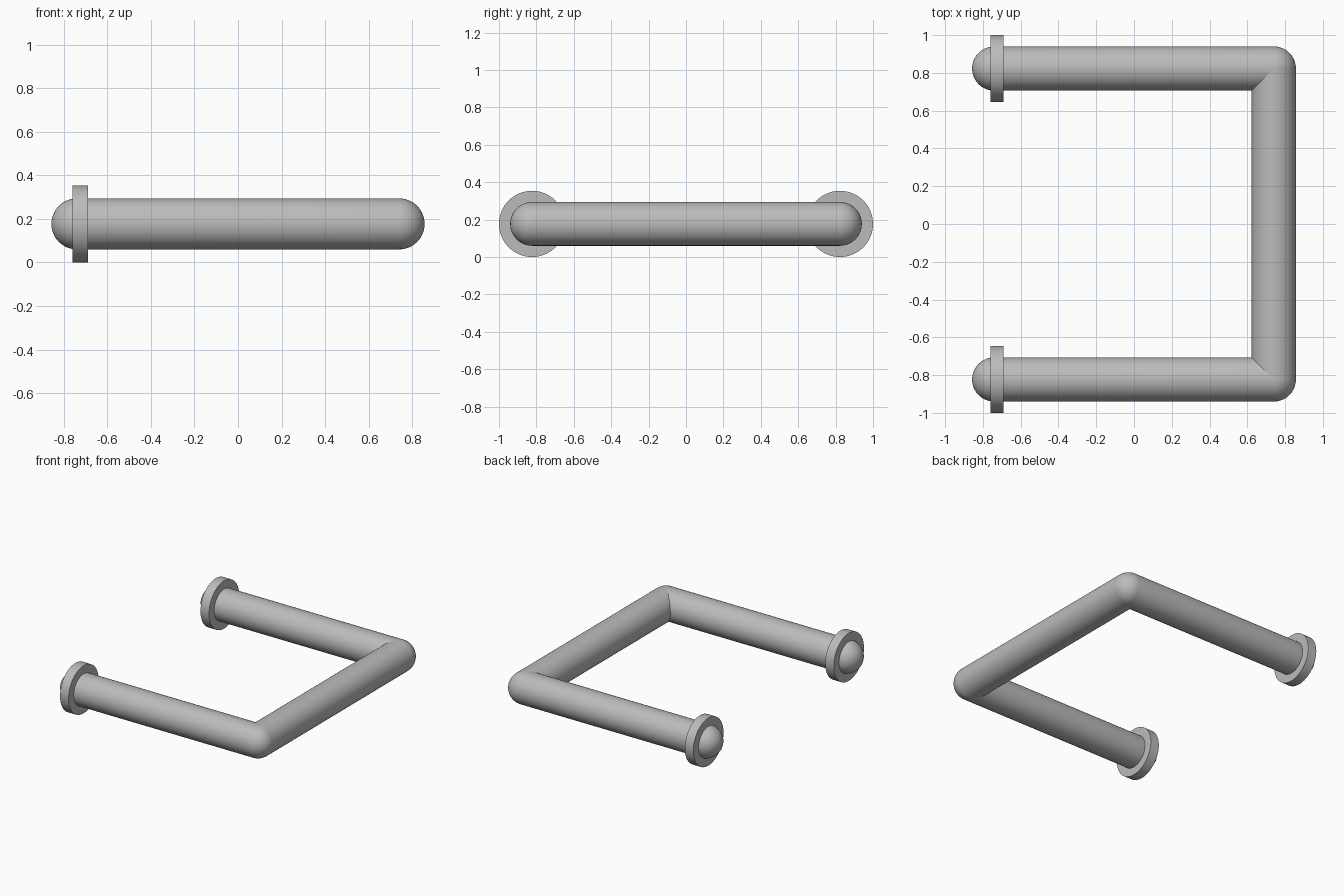
import bpy
import bmesh
from math import sin, cos, pi, radians
from mathutils import Matrix

TUBE, COLLAR = 0.117, 0.177     # radii
HALF_X, HALF_Y = 0.74, 0.823    # tube centre lines
SIDES = 64

if "Cube" in bpy.data.objects:
    bpy.data.objects.remove(bpy.data.objects["Cube"], do_unlink=True)

grey = bpy.data.materials.new("plain grey")
grey.use_nodes = True
grey.diffuse_color = (0.5, 0.5, 0.5, 1)
grey.node_tree.nodes["Principled BSDF"].inputs["Base Color"].default_value = grey.diffuse_color


def lathe(name, profile, location, turn=0):
    """Spin an (x, radius) profile around the x axis."""
    bm = bmesh.new()
    verts = [bm.verts.new((x, 0, r)) for x, r in profile]
    edges = [bm.edges.new(pair) for pair in zip(verts, verts[1:])]
    bmesh.ops.spin(bm, geom=verts + edges, cent=(0, 0, 0), axis=(1, 0, 0),
                   angle=2 * pi, steps=SIDES, use_duplicate=False)
    bmesh.ops.remove_doubles(bm, verts=bm.verts, dist=0.0001)
    bmesh.ops.recalc_face_normals(bm, faces=bm.faces)
    bm.transform(Matrix.Rotation(turn, 4, "Z"))
    mesh = bpy.data.meshes.new(name)
    bm.to_mesh(mesh)
    bm.free()
    mesh.materials.append(grey)
    obj = bpy.data.objects.new(name, mesh)
    obj.location = location
    bpy.context.collection.objects.link(obj)
    bpy.ops.object.select_all(action="DESELECT")
    bpy.context.view_layer.objects.active = obj
    obj.select_set(True)
    bpy.ops.object.shade_smooth_by_angle(angle=radians(30))
    return obj


# Round-ended arm profile: a quarter circle, then its mirror
arc = [(TUBE * cos(i * pi / 32), TUBE * sin(i * pi / 32)) for i in range(17)]
capsule = ([(-HALF_X - x, r) for x, r in arc]
           + [(HALF_X + x, r) for x, r in reversed(arc)])
disc = [(-0.76, 0), (-0.76, COLLAR), (-0.69, COLLAR), (-0.69, 0)]

# Front and back arms, each with a collar near its free end
for side, y in (("front", -HALF_Y), ("back", HALF_Y)):
    lathe(side + "_arm", capsule, (0, y, COLLAR))
    lathe(side + "_collar", disc, (0, y, COLLAR))

# Crossbar joining the arms; its ends sit inside the rounded corners
bar = [(-HALF_Y, 0), (-HALF_Y, TUBE), (HALF_Y, TUBE), (HALF_Y, 0)]
lathe("crossbar", bar, (HALF_X, 0, COLLAR), pi / 2)
